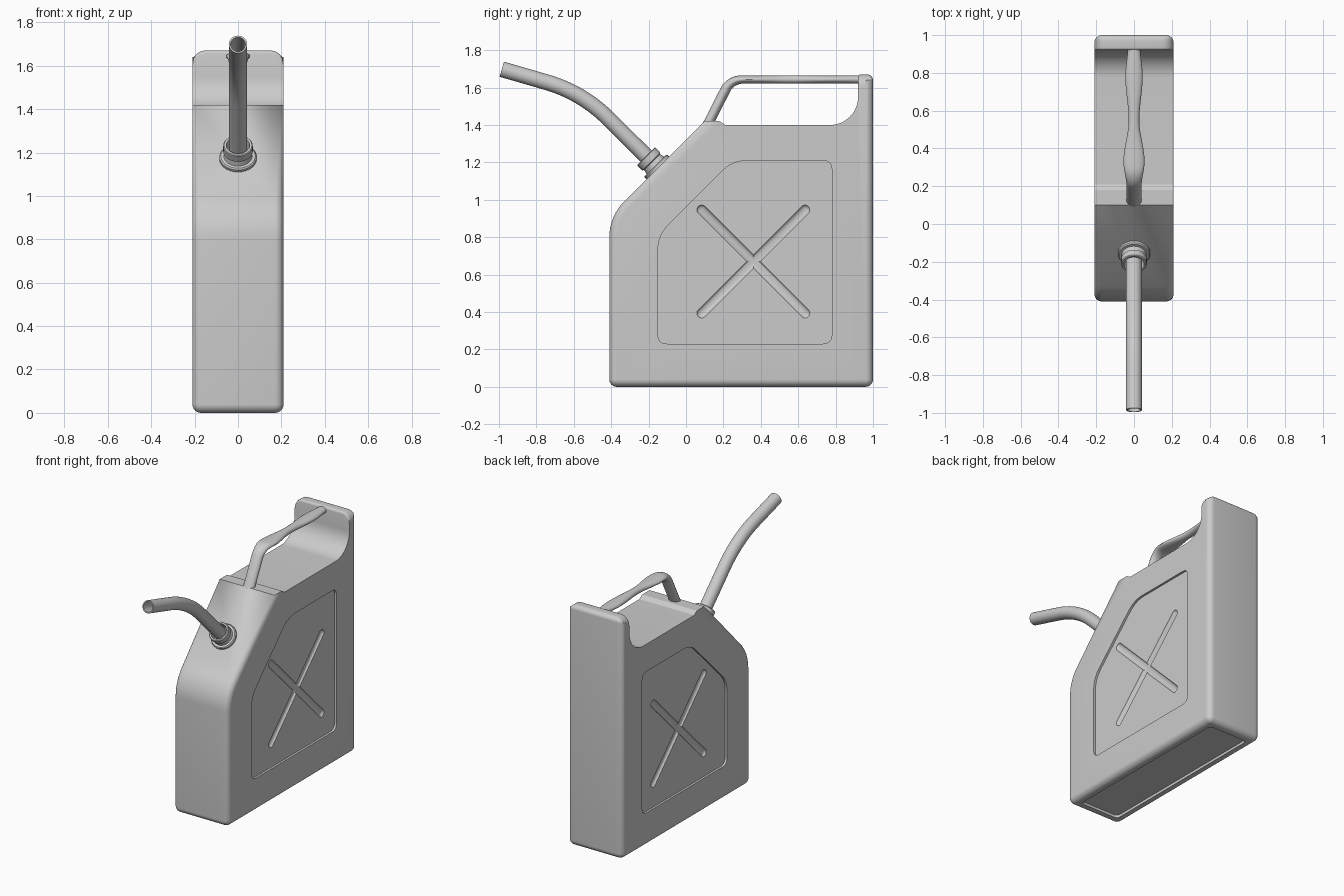
import bpy, bmesh
from math import sin, cos, radians, pi, hypot
from mathutils import Matrix, Vector

if "Cube" in bpy.data.objects:
    bpy.data.objects.remove(bpy.data.objects["Cube"])


def make(name, bm):
    bmesh.ops.remove_doubles(bm, verts=bm.verts, dist=1e-5)
    bmesh.ops.recalc_face_normals(bm, faces=bm.faces)
    me = bpy.data.meshes.new(name)
    bm.to_mesh(me)
    bm.free()
    ob = bpy.data.objects.new(name, me)
    bpy.context.collection.objects.link(ob)
    return ob


def bridge(name, rings, caps=True):
    """Skin a list of equal-length closed rings."""
    bm = bmesh.new()
    vs = [[bm.verts.new(p) for p in r] for r in rings]
    n = len(vs[0])
    for a, b in zip(vs, vs[1:]):
        for i in range(n):
            bm.faces.new((a[i], a[(i + 1) % n], b[(i + 1) % n], b[i]))
    if caps:
        bm.faces.new(vs[0])
        bm.faces.new(vs[-1])
    return make(name, bm)


def tube(name, rows, n=28):
    """Rows of (y, z, heading, half width in x, half thickness)."""
    rings = []
    for y, z, h, a, b in rows:
        ny, nz = -sin(radians(h)), cos(radians(h))
        rings.append([(a * cos(2 * pi * i / n), y + ny * b * sin(2 * pi * i / n),
                       z + nz * b * sin(2 * pi * i / n)) for i in range(n)])
    return bridge(name, rings)


def arc(cy, cz, r, a0, a1, n=8):
    out = []
    for i in range(n + 1):
        a = radians(a0 + (a1 - a0) * i / n)
        out.append((cy + r * cos(a), cz + r * sin(a), cos(a), sin(a)))
    return out


def cut(ob, cutter):
    m = ob.modifiers.new("cut", "BOOLEAN")
    m.operation, m.solver, m.object = "DIFFERENCE", "EXACT", cutter
    bpy.context.view_layer.objects.active = ob
    bpy.ops.object.modifier_apply(modifier=m.name)
    bpy.data.objects.remove(cutter)


# Body: side profile, each point with the inward shift that rounds its rim
R = 0.04
prof = [(y, z, -R * c, -R * s) for y, z, c, s in
        arc(-0.37, 0.04, R, 180, 270) + arc(0.96, 0.04, R, 270, 360)]
prof += [(y, z, -R * c, -0.06 * s) for y, z, c, s in arc(0.97, 1.64, 0.03, 0, 90)]
prof += [(y, z, 0, -0.06) for y, z, c, s in arc(0.935, 1.655, 0.015, 90, 180, 4)]
prof += [(y, z, 0, 0) for y, z, c, s in arc(0.77, 1.55, 0.15, 0, -90, 12)]
prof += [(0.21, 1.40, 0, 0), (0.18, 1.42, 0, 0), (0.10, 1.42, 0, 0)]
prof += [(y, z, -R * c, -R * s) for y, z, c, s in arc(-0.14, 0.80, 0.27, 135, 180)]

W, STEPS = 0.21, 6
half = []
for k in range(STEPS + 1):
    t = pi / 2 * k / STEPS
    half.append([(W - hypot(dy, dz) * (1 - sin(t)), y + dy * (1 - cos(t)), z + dz * (1 - cos(t)))
                 for y, z, dy, dz in prof])
mirrored = [[(-x, y, z) for x, y, z in r] for r in reversed(half)]
body = bridge("can_body", mirrored + half)


def rounded(corners):
    out = []
    for i, (y, z, d) in enumerate(corners):
        p = Vector((y, z))
        a = p + (Vector(corners[i - 1][:2]) - p).normalized() * d
        b = p + (Vector(corners[(i + 1) % len(corners)][:2]) - p).normalized() * d
        for k in range(7):
            u = k / 6
            out.append(a * (1 - u) ** 2 + p * 2 * u * (1 - u) + b * u * u)
    return out


# Recessed side panels with pressed crosses
panel = rounded([(-0.15, 0.23, 0.05), (0.78, 0.23, 0.05), (0.78, 1.21, 0.05),
                 (0.25, 1.21, 0.08), (-0.15, 0.81, 0.08)])
for s in (-1, 1):
    cut(body, bridge("panel_cutter", [[(s * x, p.x, p.y) for p in panel] for x in (0.195, 0.3)]))
    for ang in (45, -45):
        bm = bmesh.new()
        bmesh.ops.create_uvsphere(bm, u_segments=20, v_segments=11, radius=0.027)
        for v in bm.verts:
            v.co.z += 0.39 if v.co.z > 0 else -0.39
            v.co.x *= 0.7
        bm.transform(Matrix.Translation((s * 0.199, 0.36, 0.67)) @ Matrix.Rotation(radians(ang), 4, "X"))
        cut(body, make("groove_cutter", bm))

# Recessed base
base = rounded([(-0.345, -0.15, 0.03), (0.935, -0.15, 0.03), (0.935, 0.15, 0.03), (-0.345, 0.15, 0.03)])
cut(body, bridge("base_cutter", [[(p.y, p.x, z) for p in base] for z in (-0.1, 0.018)]))

# Handle: slanted leg, bend, then a grip of varying width
KEYS = [(0.20, 0.040), (0.33, 0.056), (0.55, 0.028), (0.78, 0.046), (0.95, 0.032)]


def grip(y):
    for (y0, w0), (y1, w1) in zip(KEYS, KEYS[1:]):
        if y <= y1:
            u = max(0, (y - y0) / (y1 - y0))
            return w0 + (w1 - w0) * u * u * (3 - 2 * u)
    return KEYS[-1][1]


rows = [(0.115, 1.40, 63, 0.04, 0.027)]
for i in range(9):
    h = 63 * (1 - i / 8)
    y = 0.30 + 0.1 * cos(radians(h + 90))
    rows.append((y, 1.543 + 0.1 * sin(radians(h + 90)), h, grip(y), 0.027 - 0.005 * i / 8))
for i in range(1, 27):
    y = 0.30 + 0.64 * i / 26
    rows.append((y, 1.643, 0, grip(y), 0.022))
handle = tube("handle", rows)

# Spout: straight, bend, straight, with an open hollow end
r, ri = 0.042, 0.034
path = [(-0.16, 1.18, 135)]
for i in range(15):
    h = 135 + 29 * i / 14
    path.append((-0.96 + 0.773 * cos(radians(h - 90)), 0.886 + 0.773 * sin(radians(h - 90)), h))
path.append((-0.985, 1.698, 164))
spout = tube("spout", [p + (r, r) for p in path] + [p + (ri, ri) for p in reversed(path[1:])])

# Spout collar: stepped rings along the axis of the sloped face
steps = [(-0.03, 0.086), (0.014, 0.086), (0.02, 0.08), (0.02, 0.066), (0.045, 0.06),
         (0.05, 0.068), (0.086, 0.068), (0.09, 0.064), (0.09, 0.054), (0.04, 0.05)]
q = 0.5 ** 0.5
collar = tube("spout_collar", [(-0.15 - d * q, 1.17 + d * q, 135, w, w) for d, w in steps])

# Smooth shading with sharp edges kept
for ob in (body, handle, spout, collar):
    bpy.ops.object.select_all(action="DESELECT")
    ob.select_set(True)
    bpy.context.view_layer.objects.active = ob
    bpy.ops.object.shade_smooth_by_angle(angle=radians(30))
